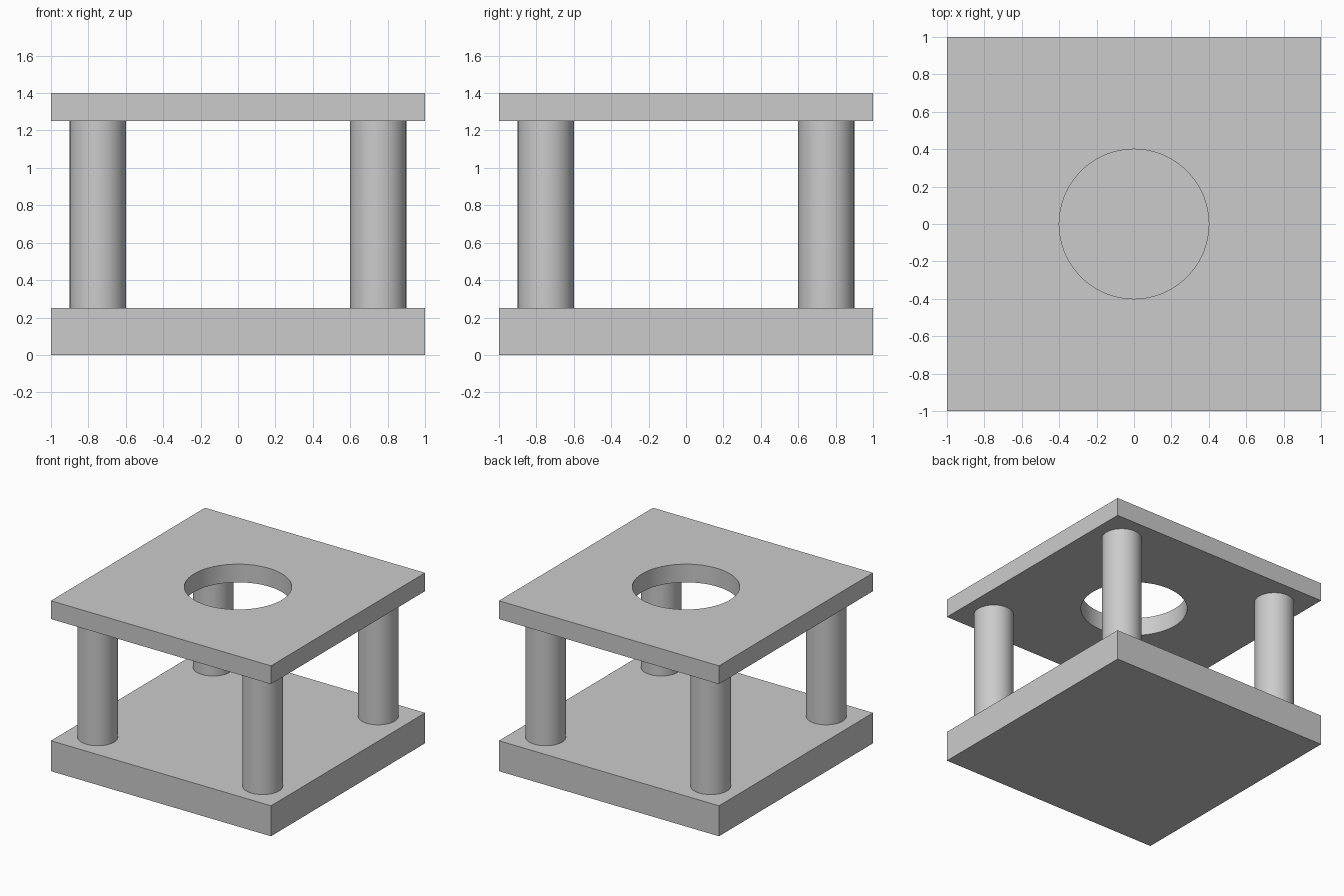
import bpy
import math

# Remove the default object
if "Cube" in bpy.data.objects:
    bpy.data.objects.remove(bpy.data.objects["Cube"], do_unlink=True)

BASE_TOP = 0.25
LID_BOTTOM = 1.25
LID_TOP = 1.40
PILLAR_OFFSET = 0.75

# Single light grey material
GREY = (0.6, 0.6, 0.6, 1.0)
grey = bpy.data.materials.new("light_grey")
grey.use_nodes = True
grey.diffuse_color = GREY
grey.node_tree.nodes["Principled BSDF"].inputs["Base Color"].default_value = GREY


def finish(obj, name):
    obj.name = name
    obj.data.materials.clear()
    obj.data.materials.append(grey)
    return obj


def plate(name, bottom, top):
    """Square slab two units wide between two heights."""
    bpy.ops.mesh.primitive_cube_add(size=1, location=(0, 0, (bottom + top) / 2))
    obj = bpy.context.object
    obj.scale = (2, 2, top - bottom)
    bpy.ops.object.transform_apply(location=False, rotation=False, scale=True)
    return finish(obj, name)


def cylinder(name, radius, bottom, top, x=0, y=0):
    """Upright round column between two heights."""
    bpy.ops.mesh.primitive_cylinder_add(
        vertices=64, radius=radius, depth=top - bottom,
        location=(x, y, (bottom + top) / 2))
    return finish(bpy.context.object, name)


def smooth(obj):
    bpy.ops.object.select_all(action="DESELECT")
    obj.select_set(True)
    bpy.context.view_layer.objects.active = obj
    bpy.ops.object.shade_smooth_by_angle(angle=math.radians(30))


# Base slab
plate("base_plate", 0, BASE_TOP)

# Four corner pillars
for depth_name, sy in (("front", -1), ("back", 1)):
    for side_name, sx in (("left", 1), ("right", -1)):
        smooth(cylinder(f"{depth_name}_{side_name}_pillar", 0.15, BASE_TOP, LID_BOTTOM,
                        sx * PILLAR_OFFSET, sy * PILLAR_OFFSET))

# Top slab with a round opening through the middle
lid = plate("top_plate", LID_BOTTOM, LID_TOP)
cutter = cylinder("hole_cutter", 0.4, LID_BOTTOM - 0.1, LID_TOP + 0.1)
cutter.hide_render = True
cut = lid.modifiers.new("round_hole", "BOOLEAN")
cut.operation = "DIFFERENCE"
cut.solver = "EXACT"
cut.object = cutter
bpy.context.view_layer.objects.active = lid
bpy.ops.object.modifier_apply(modifier=cut.name)
bpy.data.objects.remove(cutter, do_unlink=True)
smooth(lid)
